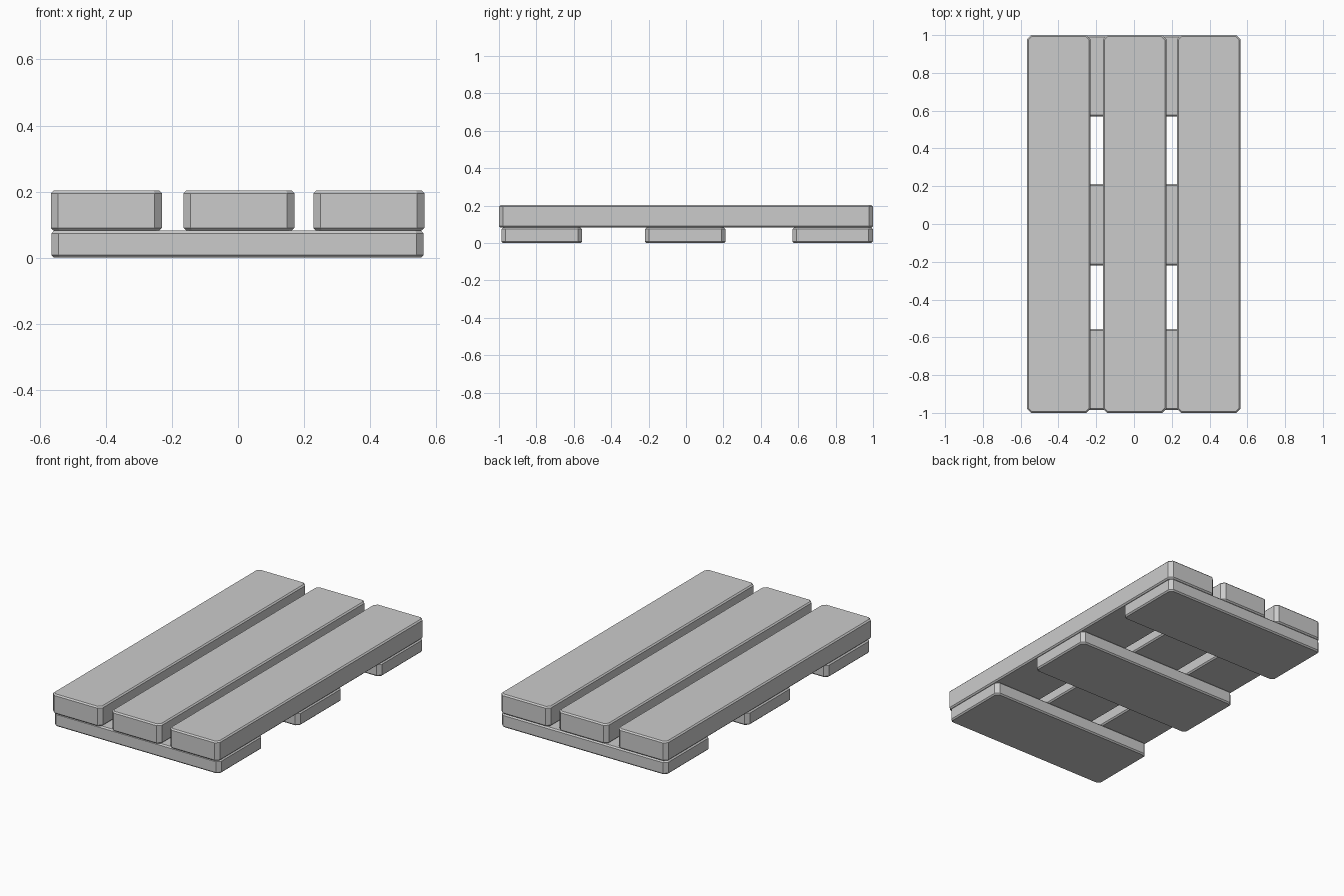
import bpy, bmesh

if "Cube" in bpy.data.objects:
    bpy.data.objects.remove(bpy.data.objects["Cube"])

CORNER = 0.022   # chamfer on the upright corners
EDGE = 0.008     # small chamfer round top and bottom


def board(name, x0, x1, y0, y1, z0, z1):
    """Flat-faced board with chamfered corners and edges."""
    bm = bmesh.new()
    bmesh.ops.create_cube(bm, size=1)
    for v in bm.verts:
        v.co.x *= x1 - x0
        v.co.y *= y1 - y0
        v.co.z *= z1 - z0
    upright = [e for e in bm.edges if abs(e.verts[0].co.z - e.verts[1].co.z) > 1e-4]
    bmesh.ops.bevel(bm, geom=upright, offset=CORNER, segments=1, affect='EDGES')
    rims = [e for e in bm.edges if abs(e.verts[0].co.z - e.verts[1].co.z) < 1e-4]
    bmesh.ops.bevel(bm, geom=rims, offset=EDGE, segments=1, affect='EDGES')
    bmesh.ops.recalc_face_normals(bm, faces=bm.faces)
    mesh = bpy.data.meshes.new(name)
    bm.to_mesh(mesh)
    bm.free()
    obj = bpy.data.objects.new(name, mesh)
    obj.location = ((x0 + x1) / 2, (y0 + y1) / 2, (z0 + z1) / 2)
    bpy.context.collection.objects.link(obj)
    return obj


# Long top planks
for side, x in (("left", -0.398), ("middle", 0.003), ("right", 0.396)):
    board(f"top_plank_{side}", x - 0.168, x + 0.168, -1, 1, 0.082, 0.203)

# Cross slats underneath
for place, y in (("front", -0.771), ("middle", -0.004), ("back", 0.784)):
    board(f"cross_slat_{place}", -0.565, 0.562, y - 0.215, y + 0.215, 0, 0.082)
